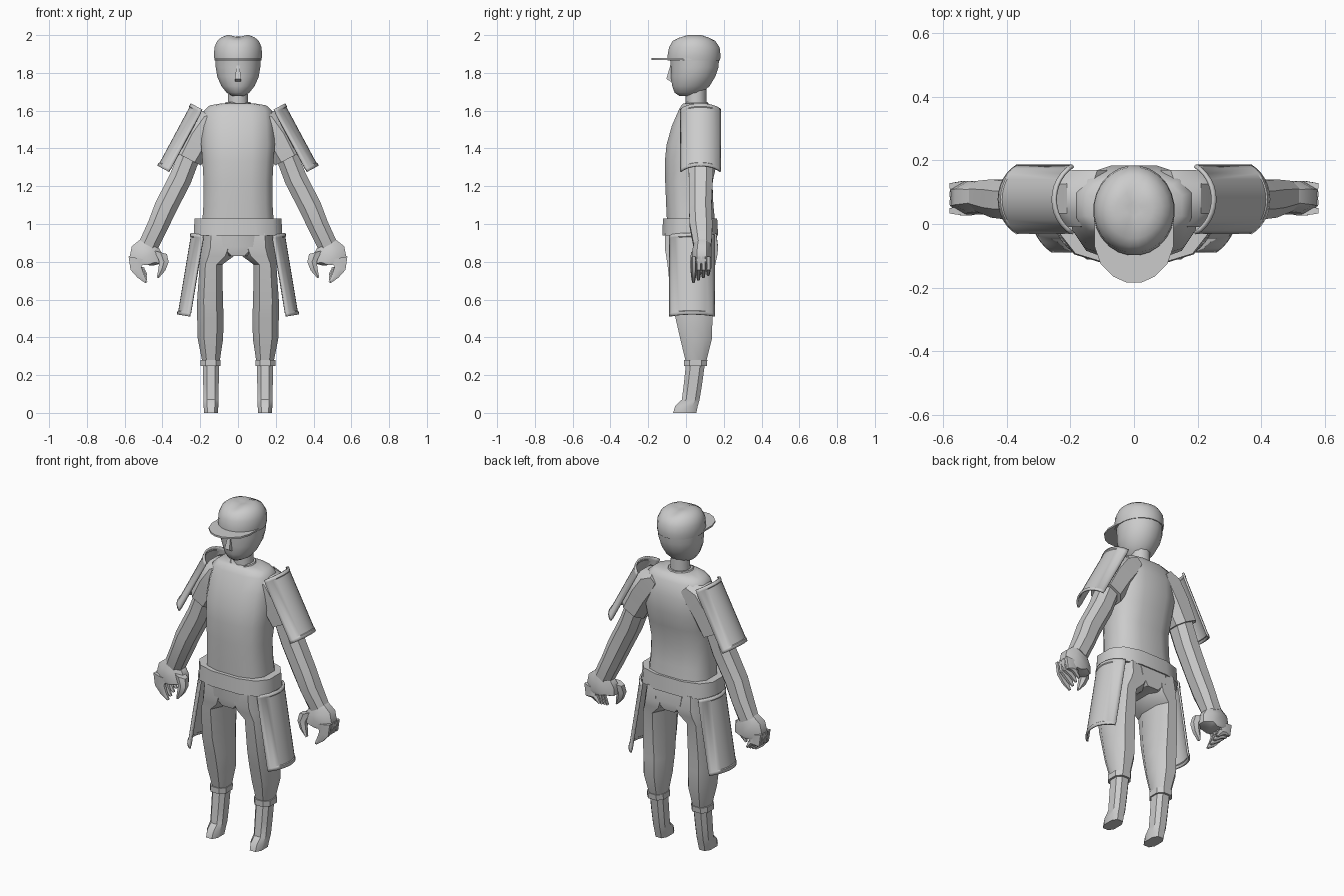
import bpy, bmesh, math
from mathutils import Vector

grey = bpy.data.materials.new("plain grey")
grey.diffuse_color = (0.6, 0.6, 0.6, 1)


def finish(name, bm, angle=40):
    bmesh.ops.recalc_face_normals(bm, faces=bm.faces)
    me = bpy.data.meshes.new(name)
    bm.to_mesh(me)
    bm.free()
    me.materials.append(grey)
    me.shade_smooth()
    me.set_sharp_from_angle(angle=math.radians(angle))
    ob = bpy.data.objects.new(name, me)
    bpy.context.collection.objects.link(ob)
    return ob


def loft(name, rings, n=8, p=0.85, s=1, angle=40, edit=None):
    """Rings are (x centre, y front, y back, z, half width, tilt in degrees)."""
    bm = bmesh.new()
    step = 2 * math.pi / n
    loops = []
    top = math.cos(step / 2) ** p
    for x, y0, y1, z, a, tilt in rings:
        t = math.radians(tilt)
        loop = []
        for i in range(n):
            c, q = math.cos((i + .5) * step), math.sin((i + .5) * step)
            u = math.copysign(abs(c) ** p, c) / top * a
            v = math.copysign(abs(q) ** p, q) / top * (y1 - y0) / 2
            co = Vector((s * (x + u * math.cos(t)), (y0 + y1) / 2 + v, z + u * math.sin(t)))
            if edit:
                edit(co)
            loop.append(bm.verts.new(co))
        loops.append(loop)
    for A, B in zip(loops, loops[1:]):
        for i in range(n):
            j = (i + 1) % n
            bm.faces.new((A[i], A[j], B[j], B[i]))
    bm.faces.new(loops[0])
    bm.faces.new(loops[-1])
    return finish(name, bm, angle)


def plate(name, s, top, bottom, yc, half, sag):
    """Curved armour shell; top and bottom are (x, z) of its outer ridge."""
    r = (half * half + sag * sag) / (2 * sag)
    arc = math.asin(half / r)
    d = Vector((bottom[0] - top[0], 0, bottom[1] - top[1]))
    length = d.length
    d.normalize()
    out = Vector((-d.z, 0, d.x))
    bm = bmesh.new()
    rows = []
    stations = ((0, .004), (.016, .004), (.02, 0), (length - .02, 0), (length - .016, .004), (length, .004))
    for l, extra in stations:
        row = []
        for i in range(13):
            a = arc * (i / 6 - 1)
            co = Vector((top[0], yc, top[1])) + d * l + out * ((r + extra) * math.cos(a) - r)
            co.y += r * math.sin(a)
            co.x *= s
            row.append(bm.verts.new(co))
        rows.append(row)
    for A, B in zip(rows, rows[1:]):
        for i in range(12):
            bm.faces.new((A[i], A[i + 1], B[i + 1], B[i]))
    ob = finish(name, bm, 30)
    m = ob.modifiers.new("thickness", "SOLIDIFY")
    m.thickness = 0.01
    m.offset = 0
    return ob


# Head with neck and nose
loft("head", [(0, -.035, .06, 1.678, .03, 0), (0, -.06, .085, 1.695, .06, 0),
              (0, -.073, .125, 1.73, .088, 0), (0, -.08, .155, 1.78, .11, 0),
              (0, -.08, .172, 1.83, .118, 0), (0, -.085, .175, 1.88, .12, 0)], 16, 1, angle=50)
loft("neck", [(0, 0, .105, 1.58, .055, 0), (0, 0, .105, 1.74, .05, 0)], 10, 1)
loft("nose", [(0, -.083, -.05, 1.755, .016, 0), (0, -.104, -.05, 1.768, .016, 0),
              (0, -.083, -.05, 1.84, .008, 0)], 4, 1)

# Cap: dome with a slightly creased crown, and a flat brim
def crease(co):
    if co.z > 1.985:
        co.z -= .012 * max(0, 1 - abs(co.x) / .045)

loft("cap_dome", [(0, -.098, .18, 1.865, .124, 0), (0, -.098, .183, 1.89, .127, 0),
                  (0, -.09, .178, 1.935, .125, 0), (0, -.07, .155, 1.97, .11, 0),
                  (0, -.045, .13, 1.988, .088, 0), (0, -.01, .10, 2.0, .058, 0),
                  (0, .025, .065, 2.0, .02, 0)], 24, 1, angle=50, edit=crease)
bm = bmesh.new()
half = [(.125, .03), (.124, -.07), (.105, -.125), (.065, -.165), (.025, -.183)]
outline = half + [(-x, y) for x, y in reversed(half)]
f = bm.faces.new([bm.verts.new((x, y, 1.869)) for x, y in outline])
ext = bmesh.ops.extrude_face_region(bm, geom=[f])
bmesh.ops.translate(bm, vec=(0, 0, .01), verts=[v for v in ext["geom"] if isinstance(v, bmesh.types.BMVert)])
finish("cap_brim", bm, 30)

# Shirt body, collar and belt
loft("shirt", [(0, -.1, .155, 1.0, .19, 0), (0, -.105, .145, 1.1, .183, 0),
               (0, -.11, .14, 1.22, .182, 0), (0, -.112, .165, 1.33, .188, 0),
               (0, -.103, .182, 1.42, .195, 0), (0, -.075, .183, 1.52, .19, 0),
               (0, -.04, .16, 1.6, .18, 0), (0, -.025, .14, 1.628, .15, 0),
               (0, -.015, .12, 1.638, .09, 0)], 12, .72)

def vneck(co):
    if co.y < 0 and abs(co.x) < .03:
        co.z -= .025

loft("collar", [(0, -.03, .125, 1.61, .085, 0), (0, -.018, .115, 1.645, .065, 0)], 12, 1, edit=vneck)
loft("belt", [(0, -.125, .17, .94, .235, 0), (0, -.122, .165, 1.03, .23, 0)], 12, .72)
loft("pelvis", [(0, -.10, .16, .83, .07, 0), (0, -.112, .17, .88, .16, 0),
                (0, -.112, .16, .96, .18, 0)], 8, .8)

for s, side in ((1, "left"), (-1, "right")):
    # Sleeve and arm
    loft(side + "_sleeve", [(.10, .0, .17, 1.58, .04, 45), (.145, -.01, .17, 1.54, .085, 40),
                            (.205, -.01, .165, 1.455, .085, 32),
                            (.265, -.002, .16, 1.345, .077, 27)], 8, .75, s)
    loft(side + "_arm", [(.25, .012, .145, 1.38, .058, 27), (.305, .015, .142, 1.24, .06, 27),
                         (.382, .015, .135, 1.09, .06, 20), (.425, .02, .14, .99, .055, 24),
                         (.475, .04, .135, .885, .053, 28)], 8, .85, s)
    # Hand: palm, four curled fingers and thumb
    loft(side + "_palm", [(.468, .045, .13, .90, .05, 25), (.48, .035, .135, .86, .085, 15),
                          (.488, .03, .135, .80, .09, 5), (.51, .035, .13, .785, .06, 5)], 8, .8, s)
    for k in range(4):
        y = .028 + .026 * k
        z = .69 + .013 * k
        loft(side + "_finger", [(.535, y, y + .027, .82, .045, 10), (.54, y, y + .027, .765, .03, -15),
                                (.515, y, y + .024, z + .035, .019, -30),
                                (.485, y + .005, y + .018, z, .006, -30)], 6, .9, s)
    loft(side + "_thumb", [(.41, .03, .08, .85, .035, 15), (.392, .025, .07, .80, .025, 5),
                           (.403, .025, .06, .76, .019, 20), (.425, .03, .05, .715, .005, 20)], 6, .9, s)
    # Trouser leg
    loft(side + "_trouser_leg", [(.10, -.11, .16, .95, .085, 0), (.1, -.112, .17, .87, .095, 0),
                                 (.112, -.105, .165, .83, .09, 0), (.143, -.098, .155, .785, .06, 0),
                                 (.148, -.078, .145, .6, .068, 0), (.146, -.055, .14, .5, .07, 0),
                                 (.146, -.03, .137, .39, .067, 0), (.143, .0, .105, .265, .045, 0)],
         8, .8, s)
    # Ankle band and boot
    loft(side + "_ankle_band", [(.145, -.01, .11, .247, .053, 0), (.145, -.01, .113, .28, .053, 0)], 8, .75, s)
    loft(side + "_boot", [(.143, -.068, .055, 0, .036, 0), (.143, -.058, .062, .035, .039, 0),
                          (.143, -.022, .072, .07, .039, 0), (.143, -.012, .085, .15, .041, 0),
                          (.143, .0, .1, .26, .043, 0)], 8, .75, s, 35)
    # Shoulder and hip plates
    plate(side + "_shoulder_plate", s, (.243, 1.635), (.42, 1.305), .077, .105, .062)
    plate(side + "_hip_plate", s, (.243, .952), (.315, .52), .032, .118, .062)
